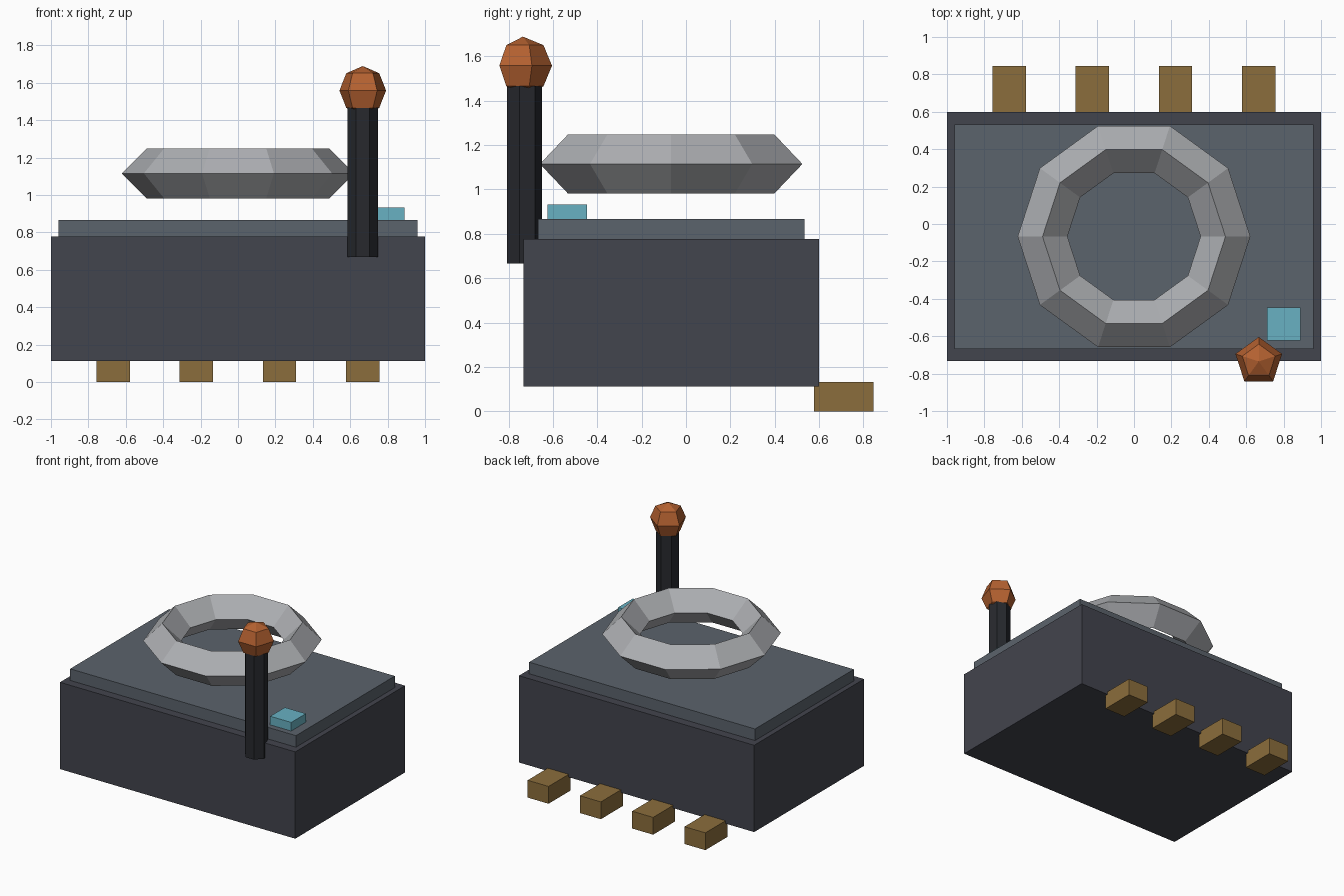
import bpy

if "Cube" in bpy.data.objects:
    bpy.data.objects.remove(bpy.data.objects["Cube"])


def finish(name, color):
    obj = bpy.context.object
    obj.name = name
    mat = bpy.data.materials.get(color[0]) or bpy.data.materials.new(color[0])
    mat.diffuse_color = (*color[1], 1)
    mat.use_nodes = True
    mat.node_tree.nodes["Principled BSDF"].inputs["Base Color"].default_value = mat.diffuse_color
    obj.data.materials.append(mat)
    return obj


def box(name, lo, hi, color):
    center = [(a + b) / 2 for a, b in zip(lo, hi)]
    bpy.ops.mesh.primitive_cube_add(size=1, location=center)
    obj = finish(name, color)
    obj.scale = [b - a for a, b in zip(lo, hi)]
    bpy.ops.object.transform_apply(location=False, rotation=False, scale=True)
    return obj


CASE = ("case_slate", (0.055, 0.058, 0.075))
PLATE = ("plate_slate", (0.105, 0.125, 0.15))
STEEL = ("steel", (0.42, 0.43, 0.45))
BLACK = ("black", (0.02, 0.022, 0.027))
COPPER = ("copper", (0.46, 0.12, 0.03))
BRASS = ("brass", (0.26, 0.155, 0.045))
CYAN = ("cyan", (0.14, 0.44, 0.54))

# Case and raised top plate
box("case", (-1, -0.733, 0.111), (1, 0.6, 0.778), CASE)
box("top_plate", (-0.96, -0.667, 0.778), (0.96, 0.533, 0.867), PLATE)

# Faceted floating ring with a diamond cross-section
bpy.ops.mesh.primitive_torus_add(major_segments=10, minor_segments=4,
                                 major_radius=0.489, minor_radius=0.133,
                                 location=(0, -0.067, 1.115))
finish("ring", STEEL)

# Lever on the front face: seven-sided rod and five-sided knob
bpy.ops.mesh.primitive_cylinder_add(vertices=7, radius=0.083, depth=0.8,
                                    location=(0.667, -0.733, 1.067))
finish("lever_rod", BLACK)
bpy.ops.mesh.primitive_uv_sphere_add(segments=5, ring_count=4, radius=0.131,
                                     location=(0.667, -0.735, 1.558))
finish("lever_knob", COPPER)

# Button on the top plate
box("button", (0.711, -0.624, 0.845), (0.889, -0.446, 0.933), CYAN)

# Row of contacts along the lower back edge
for i in range(4):
    x = -0.667 + i * 0.4445
    box(f"back_contact_{i + 1}", (x - 0.089, 0.578, 0), (x + 0.089, 0.844, 0.133), BRASS)
